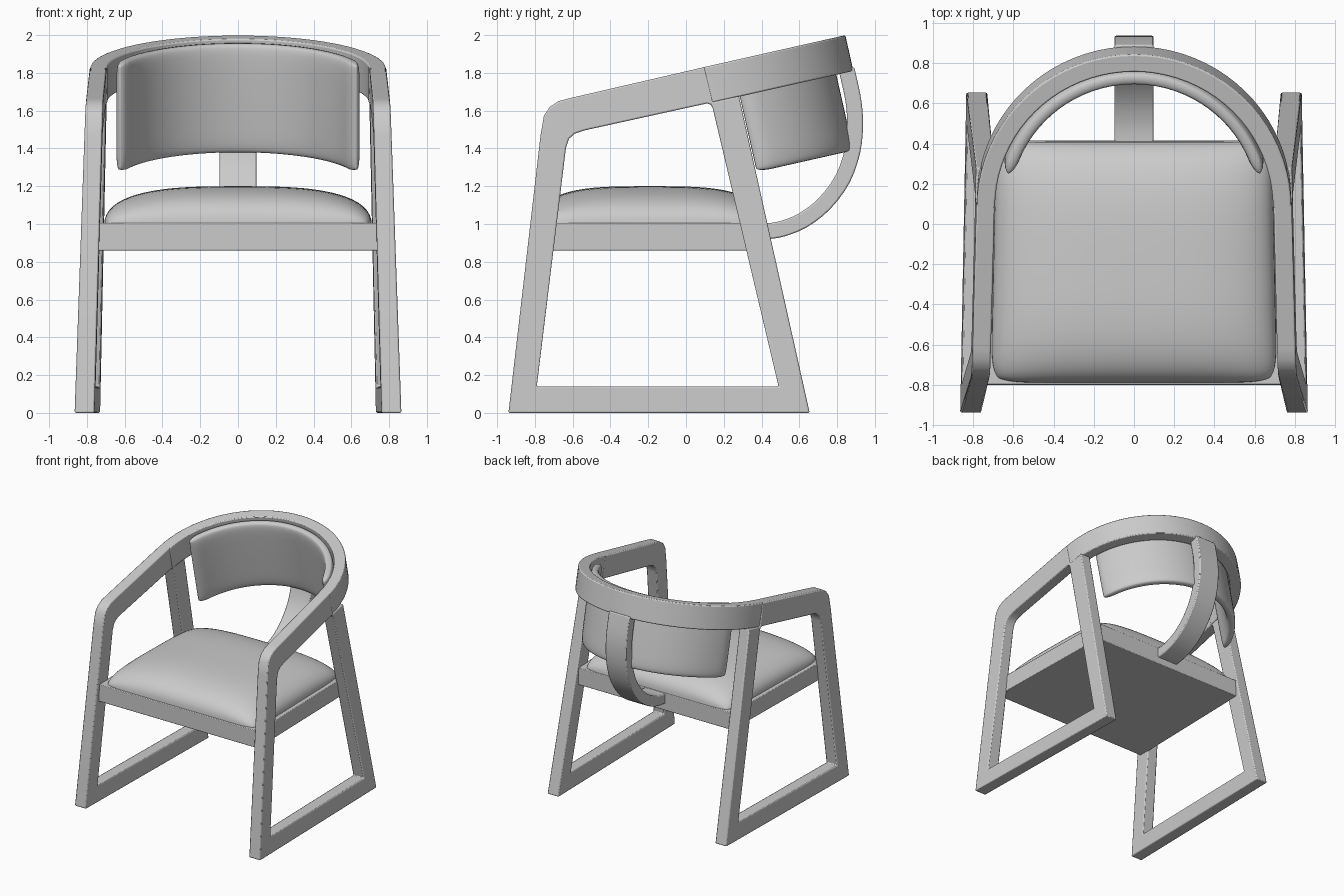
import bpy, bmesh, math
from mathutils import Vector

cube = bpy.data.objects.get("Cube")
if cube:
    bpy.data.objects.remove(cube, do_unlink=True)

grey = bpy.data.materials.new("plain grey")
grey.use_nodes = True
COLOUR = (0.6, 0.6, 0.6, 1)
grey.diffuse_color = COLOUR
grey.node_tree.nodes["Principled BSDF"].inputs["Base Color"].default_value = COLOUR


def finish(name, bm, bevel=0.0, angle=35):
    bmesh.ops.recalc_face_normals(bm, faces=bm.faces)
    mesh = bpy.data.meshes.new(name)
    bm.to_mesh(mesh)
    bm.free()
    mesh.materials.append(grey)
    obj = bpy.data.objects.new(name, mesh)
    bpy.context.collection.objects.link(obj)
    bpy.ops.object.select_all(action="DESELECT")
    obj.select_set(True)
    bpy.context.view_layer.objects.active = obj
    bpy.ops.object.shade_smooth_by_angle(angle=math.radians(angle))
    if bevel:
        mod = obj.modifiers.new("soft edges", "BEVEL")
        mod.width = bevel
        mod.segments = 2
        mod.limit_method = "ANGLE"
        mod.angle_limit = math.radians(40)
    return obj


def loft(bm, sections):
    """Skin a list of closed cross-sections and cap both ends."""
    rings = [[bm.verts.new(p) for p in s] for s in sections]
    n = len(rings[0])
    for a, b in zip(rings, rings[1:]):
        for i in range(n):
            j = (i + 1) % n
            bm.faces.new((a[i], a[j], b[j], b[i]))
    bm.faces.new(rings[0])
    bm.faces.new(rings[-1])


# Side frames: sled-base leg loop with arm, leaning inwards and towards the back
OUTLINE = [(-.94, 0), (.655, 0), (.28, 1.677), (.14, 1.646), (.098, 1.831),
           (-.62, 1.665), (-.675, 1.65), (-.72, 1.62), (-.752, 1.575), (-.77, 1.47)]
OPENING = [(-.79, .14), (.49, .14), (.142, 1.61), (.132, 1.633), (.11, 1.638),
           (-.54, 1.495), (-.59, 1.478), (-.62, 1.45), (-.636, 1.40)]


def side_frame(name, side):
    bm = bmesh.new()
    edges = []
    for pts in (OUTLINE, OPENING):
        vs = [bm.verts.new((0, y, z)) for y, z in pts]
        edges += [bm.edges.new((vs[i - 1], vs[i])) for i in range(len(vs))]
    bmesh.ops.triangle_fill(bm, edges=edges, use_beauty=True)
    ext = bmesh.ops.extrude_face_region(bm, geom=bm.faces[:])
    for v in ext["geom"]:
        if isinstance(v, bmesh.types.BMVert):
            v.co.x = 1
    for v in bm.verts:
        y, z = v.co.y, v.co.z
        outer = .865 - .0333 * z - .019 * (y + .93)
        v.co.x = side * (outer - (0 if v.co.x > .5 else .105 - .008 * z))
    finish(name, bm, .008)


side_frame("left_side_frame", 1)
side_frame("right_side_frame", -1)


# Point in the tilted frame shared by the back rail and backrest
def tilted(a, rx, ry, h):
    m = .10 + ry * math.sin(a)
    return (rx * math.cos(a), m - .225 * h, 1.905 + .2257 * (m - .865) + h)


# Curved back rail
bm = bmesh.new()
H = .0945
STEPS = 40
loft(bm, [[tilted(math.pi * i / STEPS, rx, ry, h)
           for rx, ry, h in ((.783, .765, H), (.783, .765, -H), (.692, .677, -H), (.692, .677, H))]
          for i in range(STEPS + 1)])
finish("back_rail", bm, .008)

# Backrest cushion wrapped along the inside of the rail
bm = bmesh.new()


def soft(v, p):
    return math.copysign(abs(v) ** p, v)


END = math.radians(15)
STEPS = 48
sections = []
for i in range(STEPS + 1):
    t = -math.cos(math.pi * i / STEPS)
    a = math.pi / 2 + t * (math.pi / 2 - END)
    edge = max(0, (abs(t) - .9) / .1)
    fat = max(.15, math.sqrt(1 - edge ** 2))
    tall = .93 + .07 * math.sqrt(1 - edge ** 2)
    ring = []
    for k in range(32):
        c = 2 * math.pi * k / 32
        d = .037 * fat * soft(math.cos(c), .45)
        h = -.2075 + .287 * tall * soft(math.sin(c), .35)
        ring.append(tilted(a, .648 + d, .638 + d, h))
    sections.append(ring)
loft(bm, sections)
finish("backrest_cushion", bm, angle=60)

# Bent support from seat to rail
CENTRE = [(.40, .96), (.50, .972), (.62, 1.02), (.735, 1.11), (.83, 1.24),
          (.882, 1.39), (.895, 1.53), (.885, 1.66), (.85, 1.82)]
pts = [Vector(p) for p in CENTRE]
path = []
for i in range(len(pts) - 1):
    p0, p1, p2 = pts[max(i - 1, 0)], pts[i], pts[i + 1]
    p3 = pts[min(i + 2, len(pts) - 1)]
    for t in (0, .33, .67):
        path.append(.5 * (2 * p1 + (p2 - p0) * t + (2 * p0 - 5 * p1 + 4 * p2 - p3) * t ** 2
                          + (3 * p1 - p0 - 3 * p2 + p3) * t ** 3))
path.append(pts[-1])
sections = []
for i, p in enumerate(path):
    d = (path[min(i + 1, len(path) - 1)] - path[max(i - 1, 0)]).normalized()
    n = Vector((d.y, -d.x)) * .042
    sections.append([(x, p.x + s * n.x, p.y + s * n.y)
                     for x, s in ((-.097, 1), (.097, 1), (.097, -1), (-.097, -1))])
bm = bmesh.new()
loft(bm, sections)
finish("back_support", bm, .008)

# Seat base
bm = bmesh.new()
loft(bm, [[(-w, y, .86), (w, y, .86), (w, y, 1.005), (-w, y, 1.005)]
          for y, w in ((-.80, .745), (.415, .72))])
finish("seat_base", bm, .005)

# Domed seat cushion
bm = bmesh.new()
N = 36
bmesh.ops.create_grid(bm, x_segments=N, y_segments=N, size=1)
for v in bm.verts:
    u = math.sin(v.co.x * math.pi / 2)
    w = math.sin(v.co.y * math.pi / 2)
    dome = max(0, (1 - abs(u) ** 3) * (1 - abs(w) ** 3.4)) ** .42
    v.co.x = u * (1 - .05 * abs(w) ** 12) * (.70 - .012 * w)
    v.co.y = -.19 + .60 * w * (1 - .04 * abs(u) ** 12)
    v.co.z = 1.0 + .2 * dome
finish("seat_cushion", bm, angle=80)
